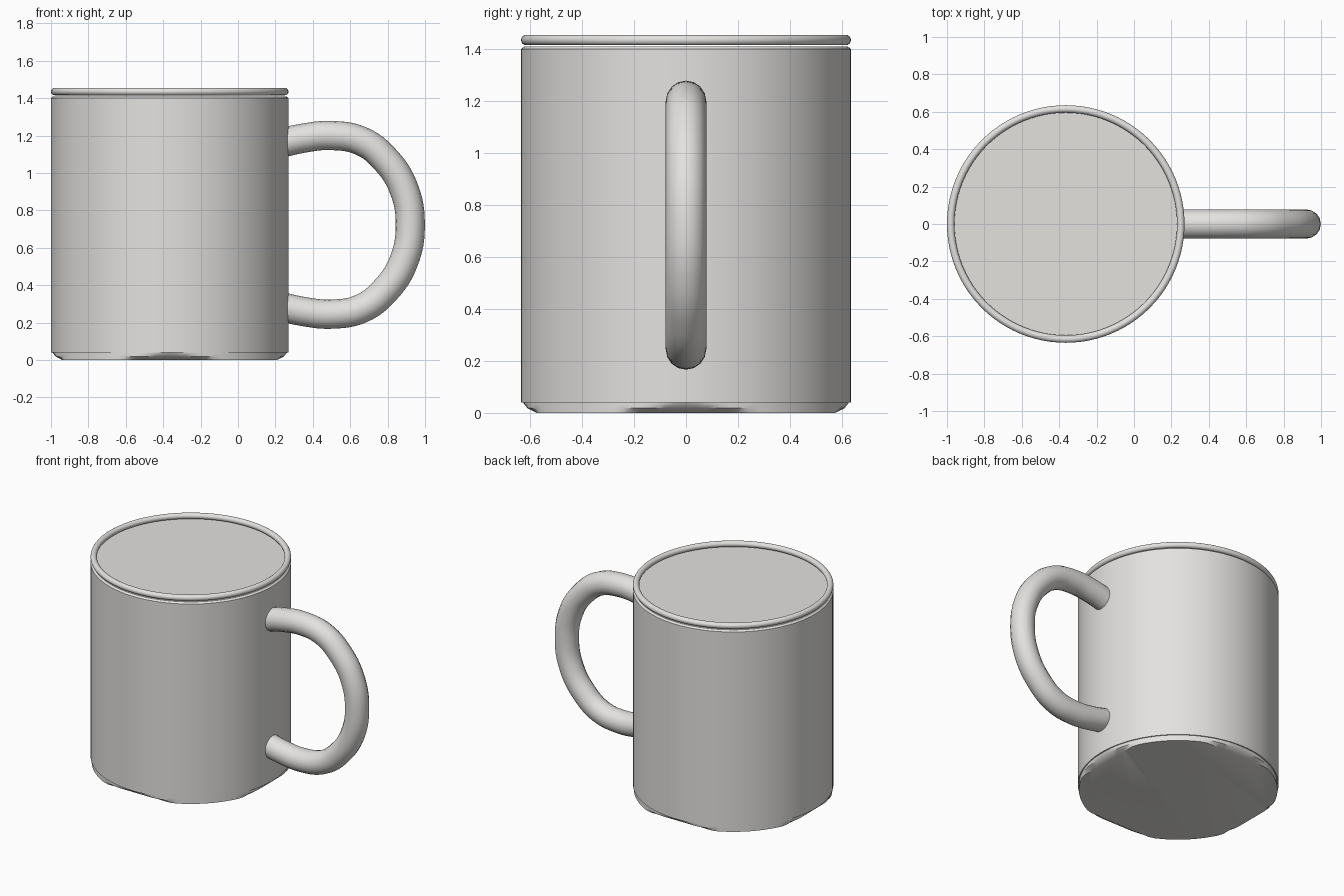
import bpy
import math

if "Cube" in bpy.data.objects:
    bpy.data.objects.remove(bpy.data.objects["Cube"])

CX, R, SEG = -0.365, 0.635, 96   # cup axis, cup radius, sides

grey = bpy.data.materials.new("warm light grey")
grey.diffuse_color = (0.77, 0.76, 0.74, 1)
grey.use_nodes = True
grey.node_tree.nodes["Principled BSDF"].inputs["Base Color"].default_value = grey.diffuse_color


def finish(ob, angle=30):
    ob.data.materials.clear()
    ob.data.materials.append(grey)
    bpy.ops.object.select_all(action='DESELECT')
    ob.select_set(True)
    bpy.context.view_layer.objects.active = ob
    bpy.ops.object.shade_smooth_by_angle(angle=math.radians(angle))


def ring_solid(name, heights, radius):
    """Closed solid from stacked rings; radius(level, angle) gives the outline."""
    verts, faces = [], []
    for i, z in enumerate(heights):
        for s in range(SEG):
            a = 2 * math.pi * s / SEG
            r = radius(i, a)
            verts.append((CX + r * math.cos(a), r * math.sin(a), z))
    for i in range(len(heights) - 1):
        for s in range(SEG):
            t = (s + 1) % SEG
            faces.append((i * SEG + s, i * SEG + t, (i + 1) * SEG + t, (i + 1) * SEG + s))
    top = (len(heights) - 1) * SEG
    faces.append(tuple(reversed(range(SEG))))
    faces.append(tuple(range(top, top + SEG)))
    me = bpy.data.meshes.new(name)
    me.from_pydata(verts, [], faces)
    ob = bpy.data.objects.new(name, me)
    bpy.context.collection.objects.link(ob)
    finish(ob)


# Cup body with a small chamfer and a closed top
body_r = [R, R, 0.623]
ring_solid("cup_body", [0.04, 1.40, 1.41], lambda i, a: body_r[i])

# Foot, trimmed on its four axis sides
trim = [0.575, 0.61, 0.622, 0.628]
ring_solid("cup_foot", [0.0, 0.018, 0.033, 0.042],
           lambda i, a: min(0.628, trim[i] / max(abs(math.cos(a)), abs(math.sin(a)))))

# Rounded rim
bpy.ops.mesh.primitive_torus_add(location=(CX, 0, 1.435), major_radius=0.615,
                                 minor_radius=0.02, major_segments=SEG, minor_segments=16)
rim = bpy.context.object
rim.name = "cup_rim"
finish(rim, 60)

# Handle: round tube on a path mirrored about its mid height
MID = 0.7225
upper = [(0.2, 1.152), (0.35, 1.186), (0.5, 1.2), (0.66, 1.17), (0.785, 1.075), (0.885, 0.92)]
path = upper + [(0.921, MID)] + [(x, 2 * MID - z) for x, z in reversed(upper)]
cu = bpy.data.curves.new("handle", 'CURVE')
cu.dimensions = '3D'
cu.bevel_depth = 0.078
cu.bevel_resolution = 6
cu.resolution_u = 6
cu.use_fill_caps = True
sp = cu.splines.new('BEZIER')
sp.bezier_points.add(len(path) - 1)
for p, (x, z) in zip(sp.bezier_points, path):
    p.co = (x, 0, z)
    p.handle_left_type = p.handle_right_type = 'AUTO'
handle = bpy.data.objects.new("handle", cu)
bpy.context.collection.objects.link(handle)
bpy.ops.object.select_all(action='DESELECT')
handle.select_set(True)
bpy.context.view_layer.objects.active = handle
bpy.ops.object.convert(target='MESH')
handle = bpy.context.object
handle.name = "handle"
finish(handle, 50)
